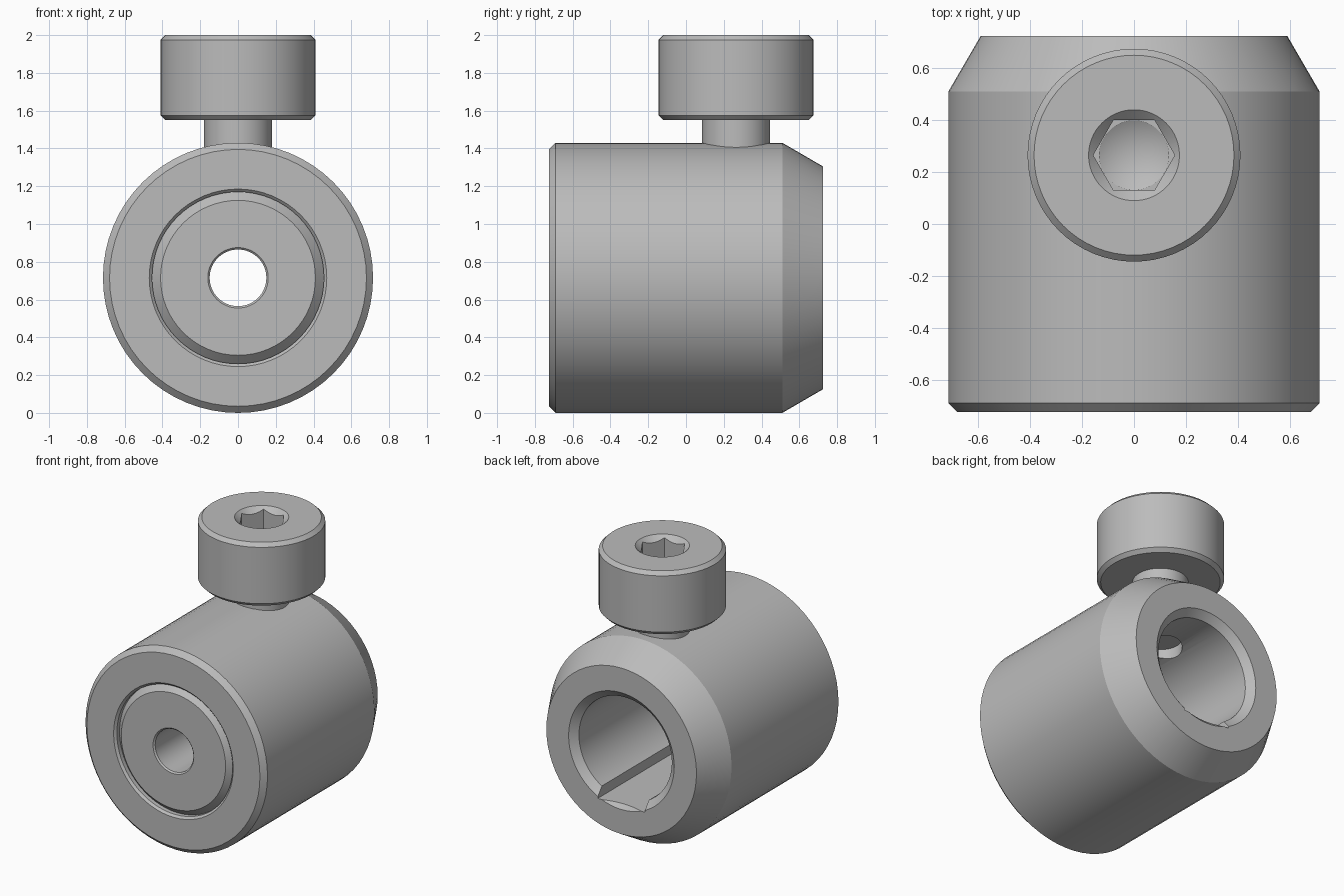
import bpy, bmesh, math

cube = bpy.data.objects.get("Cube")
if cube:
    bpy.data.objects.remove(cube, do_unlink=True)

GREY = (0.5, 0.5, 0.5, 1.0)
steel = bpy.data.materials.new("steel_grey")
steel.use_nodes = True
steel.diffuse_color = GREY
steel.node_tree.nodes["Principled BSDF"].inputs["Base Color"].default_value = GREY

AXIS_Z = 0.715    # height of the body axis
SCREW_Y = 0.265   # position of the screw along the body


def lathe(name, profile, place, sides=64, closed=False):
    """Revolve (radius, height) points; place maps x, y, h to the model."""
    bm = bmesh.new()
    rings = []
    for r, h in profile:
        if r == 0:
            rings.append([bm.verts.new(place(0, 0, h))] * sides)
        else:
            angles = [2 * math.pi * i / sides for i in range(sides)]
            rings.append([bm.verts.new(place(r * math.cos(a), r * math.sin(a), h))
                          for a in angles])
    pairs = list(zip(rings, rings[1:]))
    if closed:
        pairs.append((rings[-1], rings[0]))
    for low, high in pairs:
        for i in range(sides):
            j = (i + 1) % sides
            corners = dict.fromkeys((low[i], low[j], high[j], high[i]))
            bm.faces.new(list(corners))
    bmesh.ops.recalc_face_normals(bm, faces=bm.faces)
    return finish(name, bm)


def box(name, low, high):
    bm = bmesh.new()
    bmesh.ops.create_cube(bm, size=1)
    for v in bm.verts:
        v.co = [(a + b) / 2 + c * (b - a) for a, b, c in zip(low, high, v.co)]
    return finish(name, bm)


def finish(name, bm):
    mesh = bpy.data.meshes.new(name)
    bm.to_mesh(mesh)
    bm.free()
    mesh.materials.append(steel)
    obj = bpy.data.objects.new(name, mesh)
    bpy.context.collection.objects.link(obj)
    return obj


def cut(target, cutters):
    """Subtract the cutters, bake the result and remove them."""
    for cutter in cutters:
        cutter.hide_render = True
        mod = target.modifiers.new("cut", 'BOOLEAN')
        mod.operation = 'DIFFERENCE'
        mod.solver = 'EXACT'
        mod.object = cutter
    graph = bpy.context.evaluated_depsgraph_get()
    baked = bpy.data.meshes.new_from_object(target.evaluated_get(graph))
    target.modifiers.clear()
    target.data = baked
    for cutter in cutters:
        bpy.data.objects.remove(cutter, do_unlink=True)


def along_body(x, y, h):
    return (x, h, AXIS_Z + y)


def along_screw(x, y, h):
    return (x, SCREW_Y + y, h)


# Body: chamfered barrel, flush front disc behind a V ring, blind bore at the back
FRONT, BACK = -0.725, 0.725
body = lathe("barrel_body", [
    (0.16, FRONT), (0.41, FRONT),
    (0.455, FRONT + 0.045), (0.455, FRONT + 0.015), (0.47, FRONT),
    (0.68, FRONT), (0.715, FRONT + 0.035),
    (0.715, 0.51), (0.59, BACK),
    (0.415, BACK), (0.365, BACK - 0.045),
    (0.365, -0.35), (0.15, -0.35), (0.15, FRONT + 0.01),
], along_body, closed=True)

# Flat keyway in the bore floor and the hole for the screw tip
keyway = box("keyway_cutter", (-0.185, -0.35, AXIS_Z - 0.385),
             (0.185, 0.9, AXIS_Z - 0.2))
tip_hole = lathe("tip_hole_cutter", [(0, 0.9), (0.14, 0.9), (0.14, 1.13), (0, 1.13)],
                 along_screw, sides=48)
cut(body, [keyway, tip_hole])

# Screw head with chamfered rims
head = lathe("screw_head", [
    (0, 1.55), (0.385, 1.55), (0.41, 1.575),
    (0.41, 1.975), (0.385, 2.0), (0, 2.0),
], along_screw)

# Hexagonal socket with countersunk mouth and conical floor
hex_hole = lathe("hex_cutter", [(0, 1.78), (0.157, 1.78), (0.157, 2.1), (0, 2.1)],
                 along_screw, sides=6)
mouth = lathe("mouth_cutter", [(0, 1.96), (0.133, 1.96), (0.175, 2.0), (0.175, 2.1), (0, 2.1)],
              along_screw)
drill = lathe("drill_cutter", [(0, 1.70), (0.134, 1.775), (0.134, 1.85), (0, 1.85)],
              along_screw)
cut(head, [hex_hole, mouth, drill])

# Screw shank
shank = lathe("screw_shank", [(0, 1.2), (0.18, 1.2), (0.18, 1.56), (0, 1.56)], along_screw)

# Smooth shading with sharp rims
bpy.ops.object.select_all(action='DESELECT')
for part in (body, head, shank):
    part.select_set(True)
bpy.context.view_layer.objects.active = body
bpy.ops.object.shade_smooth_by_angle(angle=math.radians(28))
